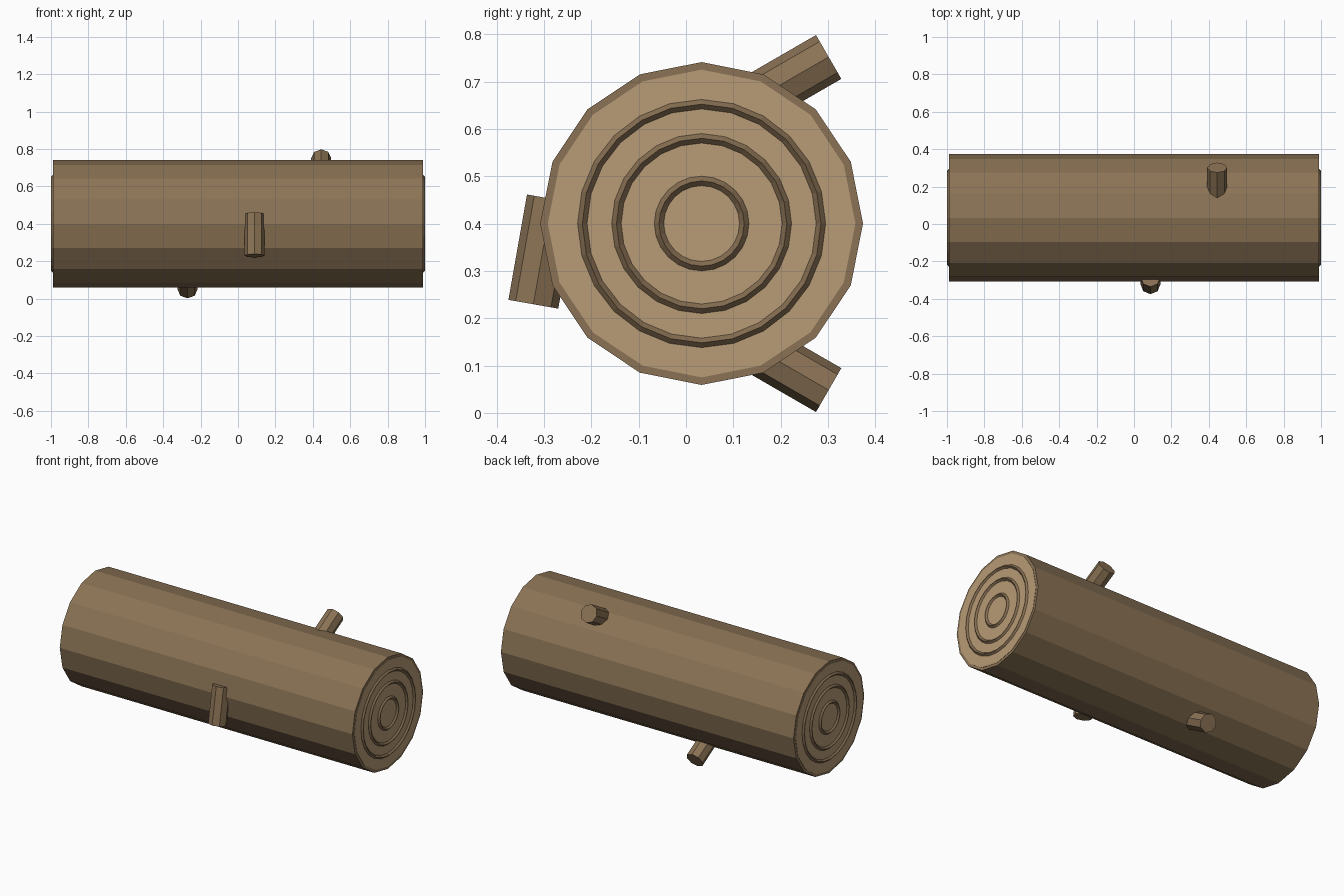
import bpy
from math import radians, cos, sin, pi

if "Cube" in bpy.data.objects:
    bpy.data.objects.remove(bpy.data.objects["Cube"])

CY, CZ, R = 0.033, 0.40, 0.341   # log axis and radius


def material(name, rgb):
    m = bpy.data.materials.new(name)
    m.diffuse_color = (*rgb, 1)
    m.use_nodes = True
    m.node_tree.nodes["Principled BSDF"].inputs["Base Color"].default_value = m.diffuse_color
    return m


bark = material("bark", (0.258, 0.171, 0.091))
wood = material("cut_wood", (0.479, 0.328, 0.181))
dark = material("ring_wood", (0.23, 0.15, 0.08))


def finish(name, mat):
    ob = bpy.context.object
    ob.name = name
    ob.data.materials.append(mat)
    return ob


def cylinder(name, mat, sides, radius, length, loc, rot):
    bpy.ops.mesh.primitive_cylinder_add(vertices=sides, radius=radius, depth=length,
                                        location=loc, rotation=rot)
    return finish(name, mat)


# Trunk
cylinder("log_trunk", bark, 16, R, 1.976, (0, CY, CZ), (0, pi / 2, 0))

# Cut ends with raised growth rings
for side, sx in (("left", -1), ("right", 1)):
    cylinder(f"cut_end_{side}", wood, 16, 0.325, 0.02, (sx * 0.98, CY, CZ), (0, pi / 2, 0))
    for i, major in enumerate((0.09, 0.18, 0.252)):
        bpy.ops.mesh.primitive_torus_add(major_radius=major, minor_radius=0.0105,
                                         major_segments=24, minor_segments=4,
                                         location=(sx * 0.9895, CY, CZ),
                                         rotation=(0, pi / 2, 0))
        finish(f"growth_ring_{side}_{i + 1}", dark)

# Branch stubs: centred on the bark, each leaning at (90 - position angle)
for i, (x, deg) in enumerate(((0.445, 60), (0.088, 190), (-0.27, 300))):
    a = radians(deg)
    loc = (x, CY + R * cos(a), CZ + R * sin(a))
    lean = pi / 2 - a
    cylinder(f"branch_stub_{i + 1}", bark, 8, 0.0535, 0.226, loc, (lean - pi / 2, 0, 0))
